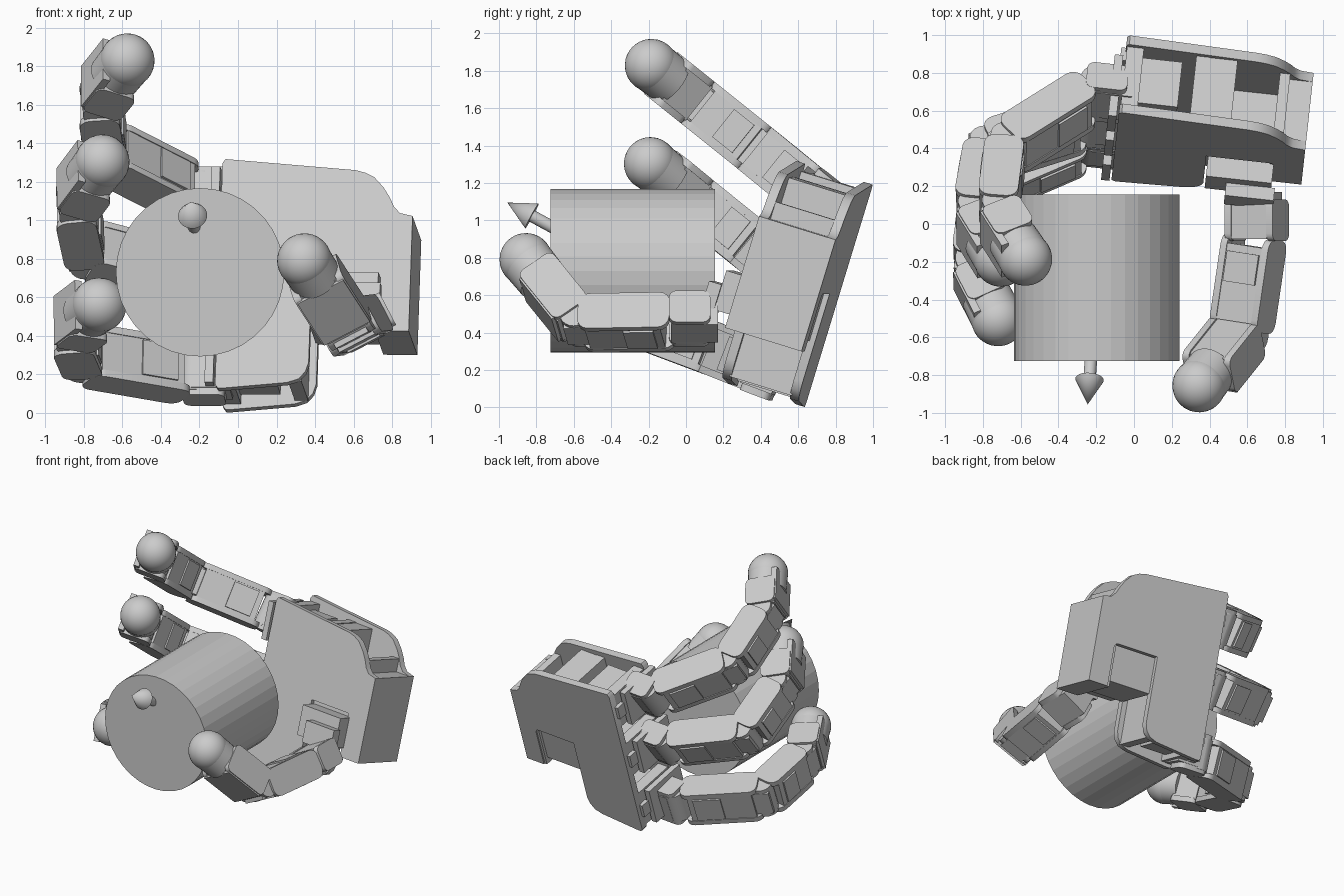
import bpy, bmesh, math
from mathutils import Vector as V, Matrix

if "Cube" in bpy.data.objects:
    bpy.data.objects.remove(bpy.data.objects["Cube"])


def frame(o, x, z):
    # local frame: x along the part, z made square to x
    x = V(x).normalized()
    z = V(z)
    z = (z - x * z.dot(x)).normalized()
    y = z.cross(x)
    m = Matrix((x, y, z)).transposed().to_4x4()
    m.translation = V(o)
    return m


def finish(bm, name, mat, smooth=False):
    bmesh.ops.recalc_face_normals(bm, faces=bm.faces)
    me = bpy.data.meshes.new(name)
    bm.to_mesh(me)
    bm.free()
    ob = bpy.data.objects.new(name, me)
    ob.matrix_world = mat
    bpy.context.collection.objects.link(ob)
    if smooth:
        bpy.ops.object.select_all(action='DESELECT')
        bpy.context.view_layer.objects.active = ob
        ob.select_set(True)
        bpy.ops.object.shade_smooth_by_angle(angle=math.radians(40))
    return ob


def box(name, mat, x, y, z, r=0):
    # box from ranges; r rounds the four edges along local z
    bm = bmesh.new()
    bmesh.ops.create_cube(bm, size=1)
    for v in bm.verts:
        v.co = [lo + (c + .5) * (hi - lo) for c, (lo, hi) in zip(v.co, (x, y, z))]
    if r:
        es = [e for e in bm.edges
              if abs(e.verts[0].co.z - e.verts[1].co.z) > 1e-4]
        bmesh.ops.bevel(bm, geom=es, offset=r, segments=4, profile=.5, affect='EDGES')
    return finish(bm, name, mat, r > 0)


def cone(name, mat, r1, r2, z0, z1, n=32, smooth=True):
    bm = bmesh.new()
    bmesh.ops.create_cone(bm, cap_ends=True, segments=n, radius1=r1, radius2=r2, depth=z1 - z0)
    bmesh.ops.translate(bm, verts=bm.verts, vec=(0, 0, (z0 + z1) / 2))
    return finish(bm, name, mat, smooth)


def plate(name, mat, pts, z0, z1):
    bm = bmesh.new()
    f = bm.faces.new([bm.verts.new((a, u, z0)) for a, u in pts])
    g = bmesh.ops.extrude_face_region(bm, geom=[f])['geom']
    bmesh.ops.translate(bm, vec=(0, 0, z1 - z0),
                        verts=[v for v in g if isinstance(v, bmesh.types.BMVert)])
    return finish(bm, name, mat, True)


# Held cylinder and the arrow leaving its centre
centre = V((-.197, -.285, .73))
cyl = frame(centre, (1, 0, 0), (0, -1, 0))
cone("held_cylinder", cyl, .437, .437, -.44, .44, 36, False)
tip = V((-.245, -.955, 1.095))
d = tip - centre
L = d.length
arrow = frame(centre, d.orthogonal(), d)
cone("arrow_shaft", arrow, .033, .033, .1, L - .13, 20)
cone("arrow_head", arrow, .076, 0, L - .15, L, 20)

# Palm: frame is a = toward wrist, u = across fingers, z = out of the front face
A, U = V((.994, -.11, 0)), V((.032, .292, .956))
U = (U - A.normalized() * U.dot(A.normalized())).normalized()
palm = frame((-.03, .632, .003), A, A.cross(U))
outline = [(-.03, .0), (0, 0), (.33, .03), (.39, .05), (.425, .09), (.44, .14), (.44, .63),
           (.77, .63), (.79, .625), (.80, .60), (.80, .31), (.957, .31), (.957, .934),
           (.89, .95), (.858, .985), (.835, 1.035), (.80, 1.09), (.75, 1.145),
           (.70, 1.17), (.65, 1.183), (-.03, 1.243), (-.045, 1.22), (-.045, .02)]
plate("palm_back_plate", palm, outline, 0, .05)
plate("palm_front_plate", palm, outline, .38, .43)
box("palm_core", palm, (.33, .40), (.05, 1.17), (.04, .39))
box("palm_core_upper", palm, (.40, .55), (.63, 1.165), (.04, .39))
box("wrist_block", palm, (.78, .957), (.31, .934), (.01, .425))
box("wrist_shoulder", palm, (.78, .835), (.9, 1.03), (.04, .39))
for u in (.17, .62, 1.06):
    box("knuckle_motor", palm, (.02, .26), (u - .1, u + .1), (.09, .34))
    box("knuckle_rib", palm, (-.04, .05), (u - .14, u + .14), (.05, .38))
    box("knuckle_mount", palm, (-.1, -.055), (u - .14, u + .14), (.1, .44))
    box("knuckle_tab", palm, (-.07, .03), (u - .05, u + .05), (.03, .1))

W = .105   # half width of a link body along the hinge axis
H = .1     # half height of a link body


def covers(name, m, t0, t1, h, r):
    # matching rounded covers on both sides of a link
    for k in (-1, 1):
        box(name, m, (t0, t1), (-h, h), sorted((k * W, k * (W + .038))), r)


def link(name, p, q, s, t0=.05):
    # one finger link: motor body, step, neck, two side covers and a hinge
    p, q = V(p), V(q)
    m = frame(p, q - p, s)
    n = (q - p).length
    box(name + "_body", m, (t0 + .02, n - .06), (-H, H), (-W, W))
    box(name + "_motor", m, (t0 + .06, n * .55), (-H - .012, H + .012), (-W + .01, W - .01))
    box(name + "_neck", m, (n - .1, n + .06), (-.08, .08), (-W + .01, W - .01))
    covers(name + "_side_cover", m, t0 - .03, n - .02, H + .005, .06)
    cone(name + "_hinge", frame(q, q - p, s), .08, .08, -W - .02, W + .02, 20)


def fingertip(p, q, s, outer, reach):
    # outer: which side of local y is the back of the finger
    p, q = V(p), V(q)
    m = frame(p, q - p, s)
    n = (q - p).length
    box("fingertip_block", m, (.02, n - .13), (-H, H), (-W - .01, W + .01))
    box("fingertip_back_shell", m, (.04, n - reach),
        sorted((outer * (H - .02), outer * (H + .02))), (-W - .03, W + .03))
    covers("fingertip_cover", m, .02, n - .11, H + .01, .04)
    pad = frame(p, V(s), q - p)
    cone("fingertip_sleeve", pad, .135, .14, n - .15, n)
    bm = bmesh.new()
    bmesh.ops.create_uvsphere(bm, u_segments=32, v_segments=16, radius=.142)
    finish(bm, "fingertip_ball", frame(q, V(s), q - p), True)


def axis(b, c, d):
    s = (V(c) - V(b)).cross(V(d) - V(c)).normalized()
    return s if s.z > 0 else -s


# Three fingers: knuckle, middle joint, end joint, ball centre
fingers = [
    ((-.20, .70, 1.115), (-.68, .40, 1.36), (-.725, .05, 1.64), (-.575, -.185, 1.828)),
    ((-.22, .56, .69), (-.79, .38, .84), (-.85, .045, 1.11), (-.705, -.19, 1.303)),
    ((-.22, .43, .20), (-.80, .18, .30), (-.865, -.22, .45), (-.72, -.505, .56)),
]
for a, b, c, t in fingers:
    s = axis(b, c, t)
    base = V(a) + A * .19
    m = frame(base, -A, s)
    box("finger_base_body", m, (.0, .2), (-.09, .09), (-W, W))
    covers("finger_base_cover", m, .03, .25, .085, .04)
    cone("finger_base_hinge", frame(a, -A, s), .09, .09, -W - .01, W + .01, 20)
    link("finger_proximal", a, b, s, .09)
    link("finger_middle", b, c, s)
    fingertip(c, t, s, -1, .04)

# Thumb, mounted in the palm notch
b, c, t = (.65, .0, .46), (.565, -.58, .45), (.345, -.855, .79)
s = axis(b, c, t)
box("thumb_motor", palm, (.43, .785), (.36, .625), (.03, .40))
box("thumb_mount", palm, (.45, .80), (.38, .60), (.38, .53))
box("thumb_yoke", palm, (.56, .82), (.36, .52), (.53, .60))
m = frame((.65, .17, .475), (0, -1, 0), s)
box("thumb_base_body", m, (.0, .25), (-.09, .09), (-W, W))
covers("thumb_base_cover", m, .04, .26, .095, .04)
link("thumb_proximal", b, c, s, .1)
fingertip(c, t, s, 1, .14)
